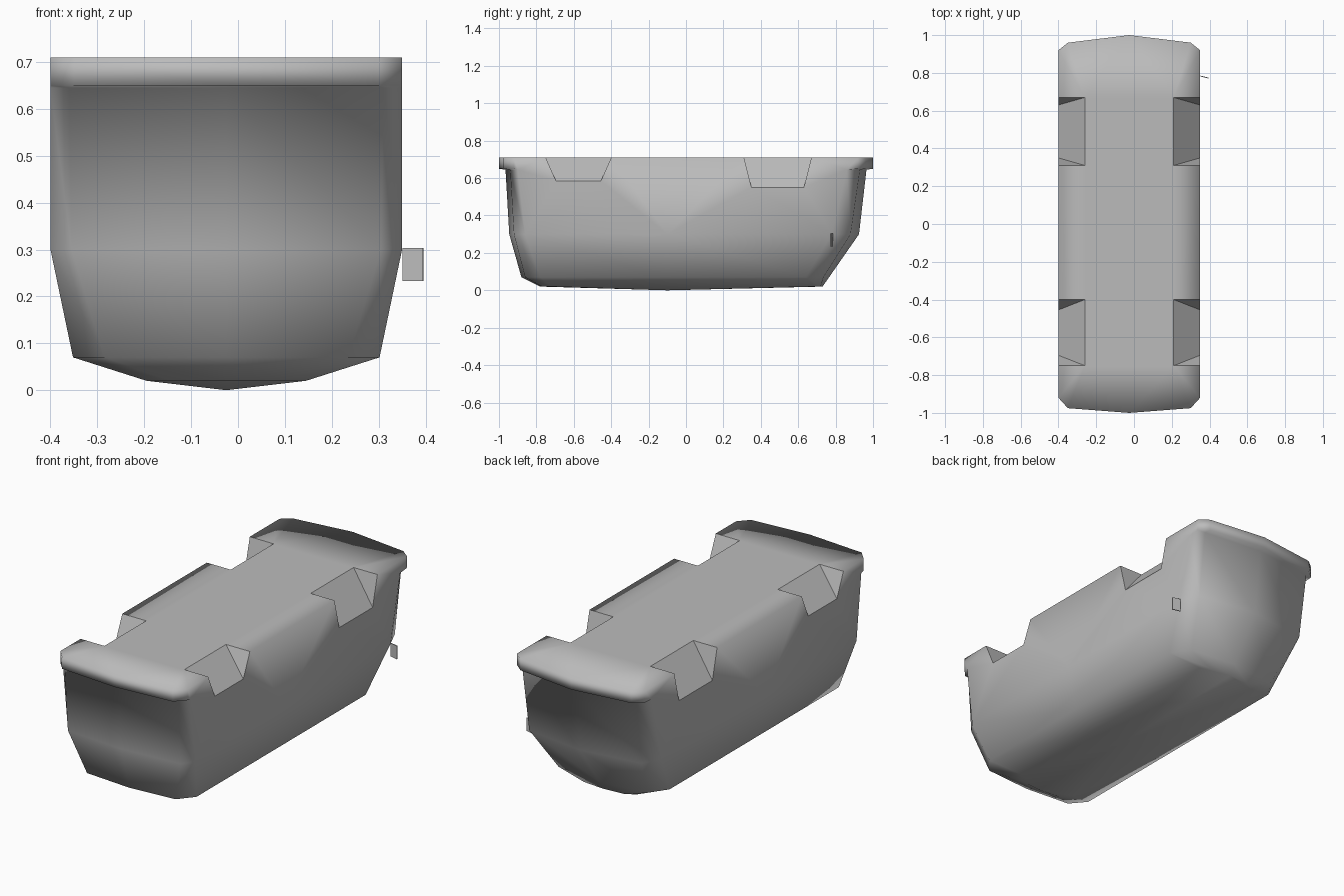
import bpy
import bmesh
from math import radians

cube = bpy.data.objects.get("Cube")
if cube:
    bpy.data.objects.remove(cube)

MID_X = -0.025   # hull centreline
TOP = 0.71

grey = bpy.data.materials.new("plain_grey")
grey.use_nodes = True
grey.diffuse_color = (0.5, 0.5, 0.5, 1)
shader = next(n for n in grey.node_tree.nodes if n.type == 'BSDF_PRINCIPLED')
shader.inputs["Base Color"].default_value = (0.5, 0.5, 0.5, 1)

bm = bmesh.new()


def vert(x, y, z):
    return bm.verts.new((MID_X + x, y, z))


def ring(z, half, end, front, back):
    """Plan outline; front and back give y at the centre, end and corner."""
    side = [(end, front[1]), (half, front[2]), (half, -0.1),
            (half, back[2]), (end, back[1])]
    pts = [(0, front[0])] + side + [(0, back[0])]
    pts += [(-x, y) for x, y in reversed(side)]
    return [vert(x, y, z) for x, y in pts]


# Hull outlines from deck down to keel
HALF = 0.375
lip_front, lip_back = (-1, -0.975, -0.92), (1, 0.96, 0.92)
deck = ring(TOP, HALF, 0.325, lip_front, lip_back)
lip = ring(0.65, HALF, 0.325, lip_front, lip_back)
neck = ring(0.645, HALF, 0.335, (-0.965, -0.94, -0.9), (0.965, 0.93, 0.86))
belly = ring(0.3, HALF, 0.33, (-0.945, -0.92, -0.86), (0.925, 0.88, 0.78))
chine = ring(0.07, 0.327, 0.26, (-0.88, -0.86, -0.78), (0.765, 0.735, 0.64))
bilge = ring(0.02, 0.17, 0.12, (-0.78, -0.77, -0.72), (0.73, 0.72, 0.69))
keel = vert(0, -0.1, 0)


def skin(upper, lower, starts):
    for i in starts:
        j = (i + 1) % 12
        bm.faces.new((upper[i], upper[j], lower[j], lower[i]))


# Bow and stern with overhanging lip, then the lower hull all round
ends = (10, 11, 0, 1, 4, 5, 6, 7)
for upper, lower in ((deck, lip), (lip, neck), (neck, belly)):
    skin(upper, lower, ends)
skin(belly, chine, range(12))
skin(chine, bilge, range(12))

# Bottom panels meeting on the keel
large = []
for ids in ((0, 1, 2, 3), (3, 4, 5, 6), (6, 7, 8, 9), (9, 10, 11, 0)):
    large.append(bm.faces.new([bilge[i] for i in ids] + [keel]))

# Sloped edge notches: front and rear, mirrored
notch_faces = []
notches = {1: [], -1: []}
for s in (1, -1):
    for y0, y1, low, inset in ((-0.75, -0.4, 0.585, 0.055),
                               (0.31, 0.67, 0.55, 0.04)):
        a0, a1 = vert(s * HALF, y0, TOP), vert(s * HALF, y1, TOP)
        i0, i1 = vert(s * 0.235, y0, TOP), vert(s * 0.235, y1, TOP)
        b0, b1 = vert(s * HALF, y0 + inset, low), vert(s * HALF, y1 - inset, low)
        notches[s].append((a0, a1, i0, i1, b0, b1))
        for loop in ((i0, i1, b1, b0), (a0, i0, b0), (a1, b1, i1)):
            notch_faces.append(bm.faces.new(loop))

# Side walls, following the notch outlines
for s, (wf, wm, wb) in ((1, (2, 3, 4)), (-1, (10, 9, 8))):
    loop = [belly[wf], belly[wm], belly[wb], neck[wb], lip[wb], deck[wb]]
    for a0, a1, i0, i1, b0, b1 in reversed(notches[s]):
        loop += [a1, b1, b0, a0]
    large.append(bm.faces.new(loop + [deck[wf], lip[wf], neck[wf]]))

# Deck panels between the notches
(fr, rr), (fl, rl) = notches[1], notches[-1]
large.append(bm.faces.new([deck[i] for i in (10, 11, 0, 1, 2)]
                          + [fr[0], fr[2], fl[2], fl[0]]))
large.append(bm.faces.new((fl[1], fl[3], fr[3], fr[1], rr[0], rr[2], rl[2], rl[0])))
large.append(bm.faces.new([deck[i] for i in (4, 5, 6, 7, 8)]
                          + [rl[1], rl[3], rr[3], rr[1]]))
for r, l in ((fr, fl), (rr, rl)):
    bm.faces.new((r[2], r[3], l[3], l[2]))

bmesh.ops.delete(bm, geom=[v for v in bm.verts if not v.link_faces], context='VERTS')
bmesh.ops.recalc_face_normals(bm, faces=bm.faces[:])

# Smooth hull with crisp notches
for f in bm.faces:
    f.smooth = True
for f in notch_faces:
    f.smooth = False
    for e in f.edges:
        e.smooth = False
bmesh.ops.triangulate(bm, faces=large)

mesh = bpy.data.meshes.new("hull")
bm.to_mesh(mesh)
bm.free()
mesh.materials.append(grey)
hull = bpy.data.objects.new("hull", mesh)
bpy.context.collection.objects.link(hull)

# Small side tab near the stern
bpy.ops.mesh.primitive_cube_add(size=1, location=(0.373, 0.778, 0.268))
tab = bpy.context.object
tab.name = "side_tab"
tab.scale = (0.045, 0.005, 0.07)
tab.rotation_euler.z = radians(-14)
tab.data.materials.append(grey)
